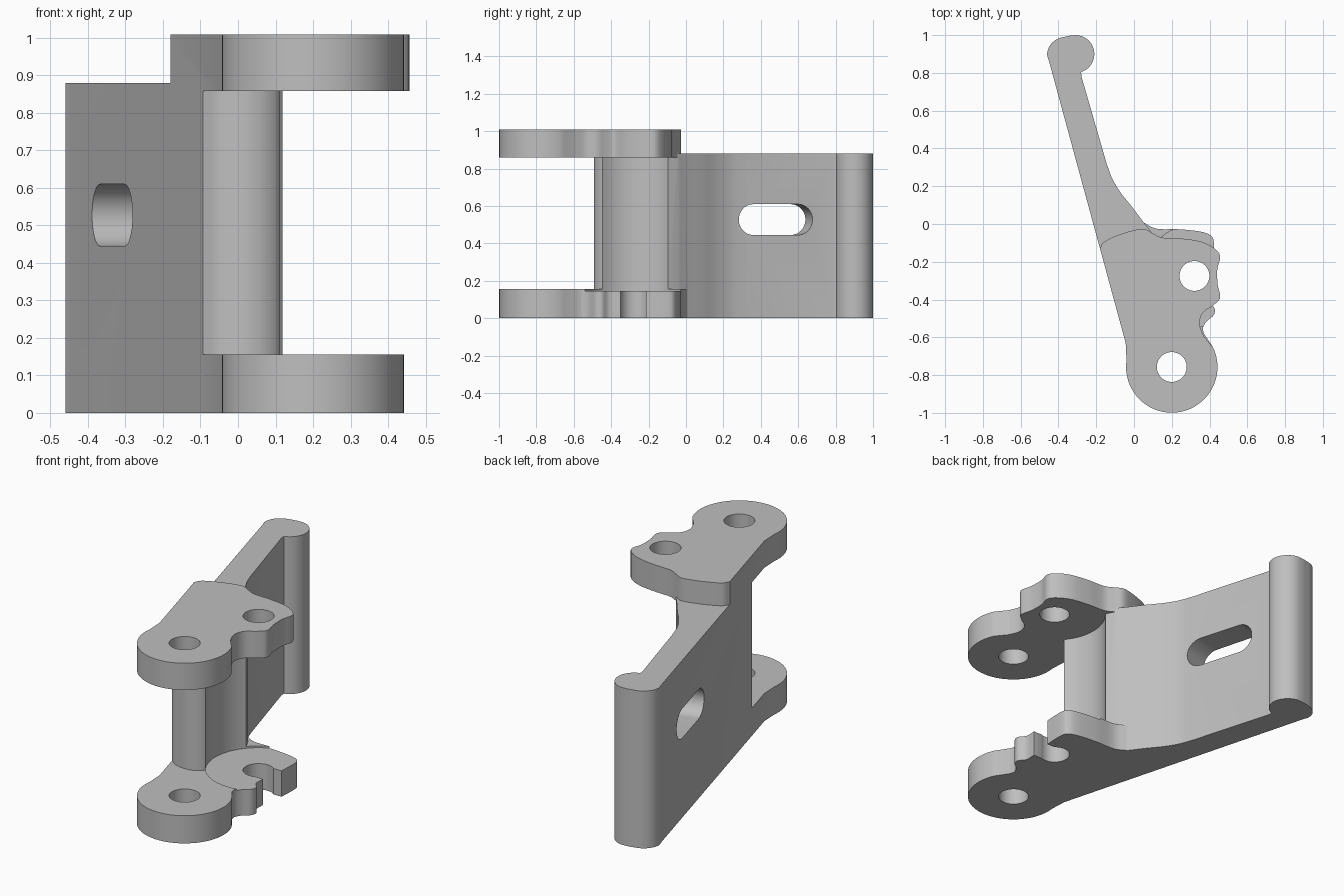
import bpy, bmesh, math
from mathutils import Vector, Matrix

if "Cube" in bpy.data.objects:
    bpy.data.objects.remove(bpy.data.objects["Cube"])

grey = bpy.data.materials.new("matte_grey")
grey.use_nodes = True
COLOUR = (0.52, 0.52, 0.52, 1)
grey.diffuse_color = COLOUR
grey.node_tree.nodes["Principled BSDF"].inputs["Base Color"].default_value = COLOUR

PIVOT = (0.2, -0.757)
PIN = (0.32, -0.275)


def flank(y):
    """Point on the straight left-hand flank shared by all the layers."""
    return (-0.093 - 0.272 * (y + 0.45), y)


def arc(centre, r, start, end, n=40):
    angles = [math.radians(start + (end - start) * i / n) for i in range(n + 1)]
    return [(centre[0] + r * math.cos(a), centre[1] + r * math.sin(a)) for a in angles]


def smooth(points, n=6):
    """Smooth curve through the given points."""
    p = [Vector(q) for q in points]
    p = [2 * p[0] - p[1]] + p + [2 * p[-1] - p[-2]]
    out = []
    for a, b, c, d in zip(p, p[1:], p[2:], p[3:]):
        for i in range(n):
            t = i / n
            out.append(tuple(0.5 * (2 * b + (c - a) * t + (2 * a - 5 * b + 4 * c - d) * t * t
                                    + (3 * b - a - 3 * c + d) * t ** 3)))
    return out + [tuple(p[-2])]


def extrude(name, outline, z0, z1):
    bm = bmesh.new()
    face = bm.faces.new([bm.verts.new((x, y, z0)) for x, y in outline])
    top = bmesh.ops.extrude_face_region(bm, geom=[face])["geom"]
    bmesh.ops.translate(bm, vec=(0, 0, z1 - z0),
                        verts=[g for g in top if isinstance(g, bmesh.types.BMVert)])
    bmesh.ops.recalc_face_normals(bm, faces=bm.faces)
    mesh = bpy.data.meshes.new(name)
    bm.to_mesh(mesh)
    bm.free()
    mesh.materials.append(grey)
    obj = bpy.data.objects.new(name, mesh)
    bpy.context.collection.objects.link(obj)
    return obj


def combine(target, other, operation):
    mod = target.modifiers.new(other.name, "BOOLEAN")
    mod.operation, mod.object, mod.solver = operation, other, "EXACT"
    bpy.context.view_layer.objects.active = target
    bpy.ops.object.modifier_apply(modifier=mod.name)
    bpy.data.objects.remove(other)


def drum(name, centre, r, z0, z1):
    return extrude(name, arc(centre, r, 0, 360, 64)[:-1], z0, z1)


# Upright arm with the post at its front and a rounded bead at its back
post_front = smooth([flank(-0.45), (-0.05, -0.48), (0.01, -0.493), (0.06, -0.485),
                     (0.1, -0.46), (0.12, -0.43)])
arm_inside = smooth([(0.09, -0.04), (0.05, 0.01), (-0.01, 0.09), (-0.07, 0.165),
                     (-0.115, 0.24), (-0.145, 0.32)])
bead = [(-0.278, 0.78), (-0.28, 0.805)] + arc((-0.31, 0.9), 0.1, -65, 85, 24)
bead_back = smooth([(-0.34, 0.997), (-0.405, 0.98), (-0.445, 0.945), (-0.46, 0.9), flank(0.86)])
bracket = extrude("hinge_bracket",
                  post_front + [(0.12, -0.1)] + arm_inside + bead + bead_back, 0, 0.88)

# Lower plate with a hooked side
round_end = arc(PIVOT, 0.242, 172, 385, 56)
lower_side = smooth([(0.37, -0.58), (0.365, -0.55), (0.385, -0.515), (0.42, -0.485),
                     (0.428, -0.45), (0.4, -0.41), (0.4, -0.35)])
lower_back = smooth([(0.42, -0.215), (0.423, -0.1), (0.405, -0.06), (0.35, -0.04),
                     (0.24, -0.028), (0.12, -0.025), (0.05, 0.008)])
lower = extrude("lower_plate", [flank(-0.63)] + round_end + lower_side + lower_back
                + [(-0.05, 0.03), flank(-0.1)], 0, 0.155)
combine(bracket, lower, "UNION")

# Clearance around the pin, and the open mouth of the hook
combine(bracket, drum("clearance", PIN, 0.27, 0.145, 0.862), "DIFFERENCE")
mouth = [(PIN[0], -0.349), (0.6, -0.349), (0.6, -0.215), (PIN[0], -0.215)]
combine(bracket, extrude("hook_mouth", mouth, -0.1, 0.3), "DIFFERENCE")

# Upper plate
upper_side = smooth([(0.37, -0.595), (0.347, -0.53), (0.365, -0.47), (0.42, -0.43),
                     (0.456, -0.39), (0.443, -0.32), (0.441, -0.24), (0.456, -0.17),
                     (0.42, -0.125), (0.35, -0.092), (0.25, -0.077), (0.15, -0.072),
                     (0.1, -0.05), (0.05, -0.026), (-0.02, -0.038), (-0.1, -0.065),
                     (-0.16, -0.096), flank(-0.13)])
upper = extrude("upper_plate", [flank(-0.63)] + round_end + upper_side, 0.858, 1.008)
combine(bracket, upper, "UNION")

# Pivot and pin holes through both plates
for name, centre in (("pivot_hole", PIVOT), ("pin_hole", PIN)):
    combine(bracket, drum(name, centre, 0.079, -0.1, 1.2), "DIFFERENCE")

# Long slot through the arm, square to its flank
r, half = 0.0825, 0.123
slot = extrude("slot", arc((half, 0), r, -90, 90, 24) + arc((-half, 0), r, 90, 270, 24), -0.2, 0.3)
along = Vector((-0.272, 1, 0)).normalized()
up = Vector((0, 0, 1))
through = along.cross(up)
frame = Matrix((along, up, through)).transposed().to_4x4()
slot.data.transform(Matrix.Translation((*flank(0.44), 0.527)) @ frame)
combine(bracket, slot, "DIFFERENCE")

# Shading
bpy.ops.object.select_all(action="DESELECT")
bracket.select_set(True)
bpy.context.view_layer.objects.active = bracket
bpy.ops.object.shade_smooth_by_angle(angle=math.radians(30))
